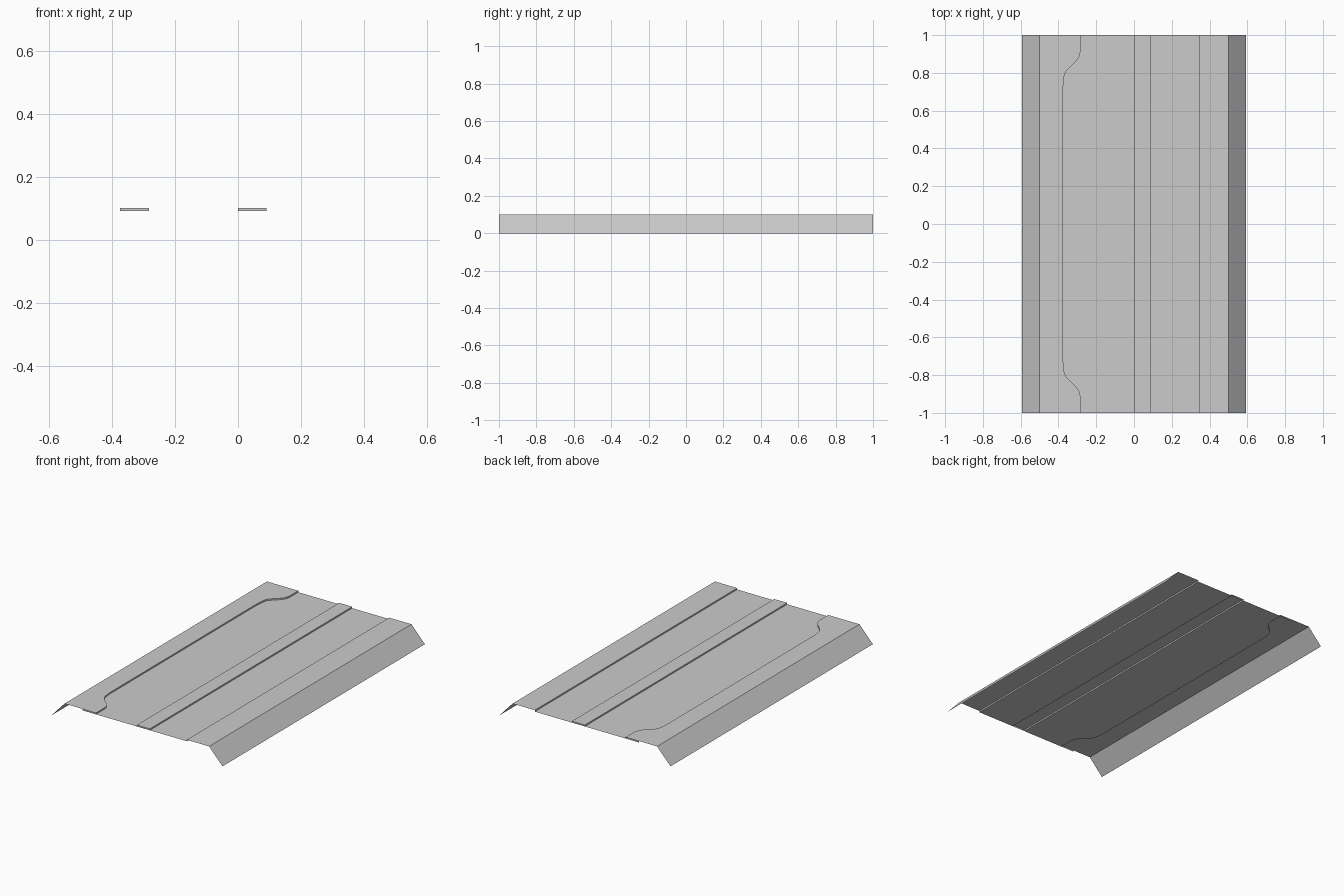
import bpy, bmesh

if "Cube" in bpy.data.objects:
    bpy.data.objects.remove(bpy.data.objects["Cube"])

TOP, ROAD = 0.1, 0.091      # pavement and carriageway heights
EDGE, FOOT = 0.5, 0.593     # top and bottom of the embankments


def sheet(name, rails, caps=()):
    """Skin neighbouring rails (equal-length point lists) with quads; caps are extra faces."""
    bm = bmesh.new()
    rows = [[bm.verts.new(p) for p in rail] for rail in rails]
    for a, b in zip(rows, rows[1:]):
        for i in range(len(a) - 1):
            bm.faces.new((a[i], b[i], b[i + 1], a[i + 1]))
    for cap in caps:
        bm.faces.new([bm.verts.new(p) for p in cap])
    mesh = bpy.data.meshes.new(name)
    bm.to_mesh(mesh)
    bm.free()
    obj = bpy.data.objects.new(name, mesh)
    bpy.context.collection.objects.link(obj)
    return obj


def line(x, z):
    return [(x, -1, z), (x, 1, z)]


def end_cap(x0, x1, y):
    pts = [(x0, y, ROAD), (x1, y, ROAD), (x1, y, TOP), (x0, y, TOP)]
    return pts if y < 0 else pts[::-1]


# Curved kerb outline: half of it, mirrored along y
half = [(-0.283, 1), (-0.283, 0.915), (-0.290, 0.885), (-0.308, 0.86),
        (-0.345, 0.825), (-0.362, 0.805), (-0.370, 0.78), (-0.375, 0.725)]
kerb = [(x, -y) for x, y in half] + half[::-1]


def kerb_rail(z):
    return [(x, y, z) for x, y in kerb]


# Left pavement with its curved kerb face
sheet("left_pavement",
      [[(-EDGE, y, TOP) for _, y in kerb], kerb_rail(TOP), kerb_rail(ROAD)],
      [end_cap(-0.375, -0.283, y) for y in (-1, 1)])

# Carriageways either side of the median
sheet("left_carriageway", [kerb_rail(ROAD), [(0, y, ROAD) for _, y in kerb]])
sheet("right_carriageway", [line(0.09, ROAD), line(0.346, ROAD)])

# Raised median strip
sheet("median",
      [line(0, ROAD), line(0, TOP), line(0.09, TOP), line(0.09, ROAD)],
      [end_cap(0, 0.09, y) for y in (-1, 1)])

# Right pavement with its straight kerb face
sheet("right_pavement", [line(0.346, ROAD), line(0.346, TOP), line(EDGE, TOP)])

# Sloping embankments
sheet("left_embankment", [line(-FOOT, 0), line(-EDGE, TOP)])
sheet("right_embankment", [line(EDGE, TOP), line(FOOT, 0)])
